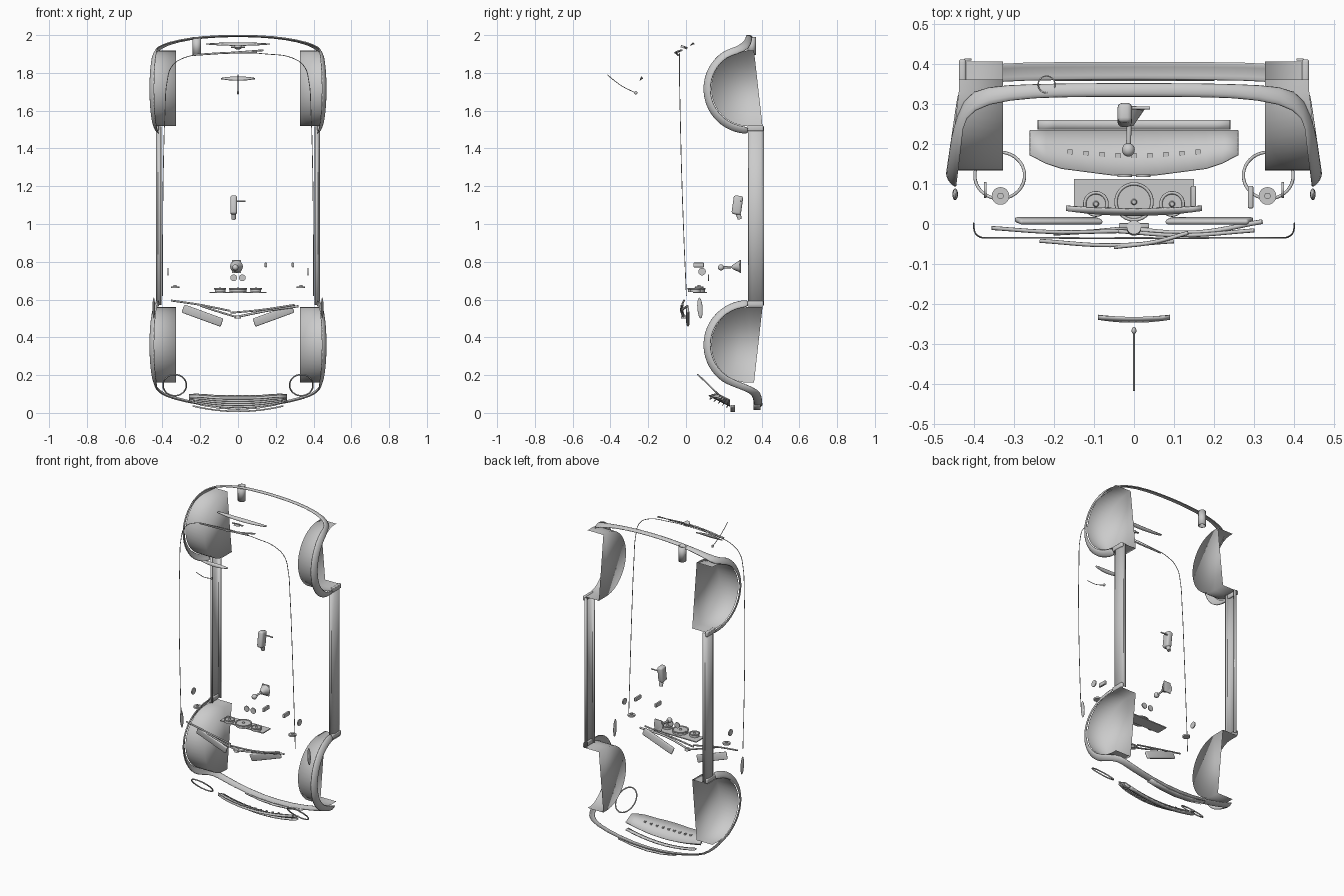
import bpy, bmesh
from math import sin, cos, pi, radians, atan2
from mathutils import Matrix, Vector

if "Cube" in bpy.data.objects:
    bpy.data.objects.remove(bpy.data.objects["Cube"])


def add(name, bm, smooth=40, mods=()):
    bmesh.ops.recalc_face_normals(bm, faces=bm.faces)
    me = bpy.data.meshes.new(name)
    bm.to_mesh(me)
    bm.free()
    ob = bpy.data.objects.new(name, me)
    bpy.context.collection.objects.link(ob)
    bpy.ops.object.select_all(action='DESELECT')
    ob.select_set(True)
    bpy.context.view_layer.objects.active = ob
    if smooth:
        bpy.ops.object.shade_smooth_by_angle(angle=radians(smooth))
    for kind, props in mods:
        m = ob.modifiers.new(kind.title(), kind)
        for k, v in props.items():
            setattr(m, k, v)
    return ob


def sheet(name, rows, thick=0.008, subdiv=0):
    """Loft a skin through equally long point rows and give it thickness."""
    bm = bmesh.new()
    vs = [[bm.verts.new(p) for p in r] for r in rows]
    for a, b in zip(vs, vs[1:]):
        for i in range(len(a) - 1):
            bm.faces.new((a[i], a[i + 1], b[i + 1], b[i]))
    mods = [('SOLIDIFY', dict(thickness=thick, offset=0))]
    if subdiv:
        mods.append(('SUBSURF', dict(levels=subdiv, render_levels=subdiv)))
    return add(name, bm, 50, mods)


def tube(name, pts, r, cyclic=False, smooth_path=True):
    cu = bpy.data.curves.new(name, 'CURVE')
    cu.dimensions = '3D'
    cu.bevel_depth, cu.bevel_resolution, cu.resolution_u = r, 2, 8
    cu.use_fill_caps = True
    sp = cu.splines.new('BEZIER' if smooth_path else 'POLY')
    seq = sp.bezier_points if smooth_path else sp.points
    seq.add(len(pts) - 1)
    for q, p in zip(seq, pts):
        if smooth_path:
            q.co = p
            q.handle_left_type = q.handle_right_type = 'AUTO'
        else:
            q.co = (*p, 1)
    sp.use_cyclic_u = cyclic
    ob = bpy.data.objects.new(name, cu)
    bpy.context.collection.objects.link(ob)
    bpy.ops.object.select_all(action='DESELECT')
    ob.select_set(True)
    bpy.context.view_layer.objects.active = ob
    bpy.ops.object.convert(target='MESH')
    return bpy.context.object


def box(name, c, size, rot=None, bevel=0.0):
    bm = bmesh.new()
    m = Matrix.Translation(c) @ (rot or Matrix()) @ Matrix.Diagonal((*size, 1))
    bmesh.ops.create_cube(bm, size=1, matrix=m)
    if bevel:
        bmesh.ops.bevel(bm, geom=bm.edges[:], offset=bevel, segments=3, profile=0.5, affect='EDGES')
    return add(name, bm)


def cone(name, a, b, r1, r2, seg=24):
    a, b = Vector(a), Vector(b)
    bm = bmesh.new()
    m = Matrix.Translation((a + b) / 2) @ (b - a).to_track_quat('Z', 'Y').to_matrix().to_4x4()
    bmesh.ops.create_cone(bm, cap_ends=True, segments=seg, radius1=r1, radius2=r2,
                          depth=(b - a).length, matrix=m)
    return add(name, bm)


def ball(name, c, size, rot=None):
    bm = bmesh.new()
    m = Matrix.Translation(c) @ (rot or Matrix()) @ Matrix.Diagonal((*size, 1))
    bmesh.ops.create_uvsphere(bm, u_segments=20, v_segments=12, radius=1, matrix=m)
    return add(name, bm, 80)


def mirror_row(half):
    return half + [(-x, y, z) for x, y, z in half[-2::-1]]


def arch_row(zc, d, R, dx, tail):
    half = []
    for i in range(13):
        t = radians(150 * i / 12)
        half.append((0.437 + 0.03 * sin(t) - dx, 0.33 - R * sin(t), zc + d * R * cos(t)))
    return mirror_row(half + tail)


# Wheel arch flares running into the front and rear bumper lips
f_out = [(.43, .28, .128), (.41, .34, .105), (.36, .355, .08), (.2, .358, .042), (0, .36, .025)]
f_in = [(.44, .31, .155), (.425, .385, .125), (.36, .402, .09), (.2, .405, .052), (0, .405, .035)]
r_out = [(.425, .265, 1.938), (.37, .30, 1.96), (.25, .315, 1.983), (.12, .316, 1.993), (0, .316, 1.996)]
r_in = [(.425, .32, 1.912), (.375, .345, 1.948), (.25, .35, 1.977), (.12, .352, 1.988), (0, .352, 1.991)]
for nm, zc, d, o, n in (('front', .36, 1, f_out, f_in), ('rear', 1.715, -1, r_out, r_in)):
    mid = [((a[0] + b[0]) / 2 + .003, (a[1] + b[1]) / 2, (a[2] + b[2]) / 2 - d * .008) for a, b in zip(o, n)]
    mid[-1] = (0, *mid[-1][1:])
    sheet(nm + '_flare_and_bumper', [arch_row(zc, d, .24, .024, o), arch_row(zc, d, .222, .004, mid),
                                     arch_row(zc, d, .2, 0, n)], .008, 1)

# Wheel housings: half drum, closed on the inner side
for s in (1, -1):
    for nm, zc, d in (('front', .36, 1), ('rear', 1.718, -1)):
        prof = [(.405, zc + d * .2)]
        prof += [(.33 - .197 * sin(pi * i / 24), zc + d * .2 * cos(pi * i / 24)) for i in range(25)]
        prof.append((.36, zc - d * .2))
        bm = bmesh.new()
        inn = [bm.verts.new((s * .327, y, z)) for y, z in prof]
        out = [bm.verts.new((s * (.437 + .024 * max(0, (.33 - y) / .2)), y, z)) for y, z in prof]
        for i in range(len(prof) - 1):
            bm.faces.new((inn[i], inn[i + 1], out[i + 1], out[i]))
        bm.faces.new(inn)
        add(nm + '_wheel_housing', bm, 180)

# Side sills
for s in (1, -1):
    prof = [(.408, .33), (.421, .332), (.431, .35), (.43, .395), (.422, .41), (.405, .41)]
    sheet('sill', [[(s * x, y, z) for x, y in prof] for z in (.57, 1.04, 1.515)], .005)
    for z in (.578, 1.507):
        box('sill_end', (s * .428, .368, z), (.018, .085, .03), bevel=.006)

# Front bumper pad, lower strip and grille
box_pts = [(-.2, .055), (-.1, .038), (0, .032), (.1, .038), (.2, .055)]
sheet('bumper_pad', [[(x, y, z - .012) for x, z in box_pts] for y in (.357, .375, .395)], .008)
xs = [-.24 + .04 * i for i in range(13)]
sheet('bumper_strip', [[(x, y, .008 + .5 * x * x) for x in xs] for y in (.236, .248, .26)], .008)
gx = [-.26 + .04 * i for i in range(14)]


def grille_point(x, v):
    top, low = .233, min(.12 + max(0, abs(x) - .04) * .13, .15) + max(0, abs(x) - .2) * .4
    y = top + (low - top) * v
    return (x, y, .035 + (.233 - y) * .5 + .5 * x * x)


sheet('grille', [[grille_point(x, v) for x in gx] for v in (0, .5, 1)], .004)
for v in (.1, .3, .5, .7, .9):
    pts = [grille_point(x, v) for x in gx]
    sheet('grille_slat', [[(x, y - .006, z - .014) for x, y, z in pts],
                          [(x, y + .002, z) for x, y, z in pts]], .003)
for i in range(9):
    x, y, z = grille_point(-.16 + .04 * i, .55)
    box('grille_clip', (x, y, z + .004), (.012, .012, .01))

# Headlight rings, side markers, side vents, corner vents
for s in (1, -1):
    ring = [(s * .335 + .062 * cos(a), .121 + .058 * sin(a), .147 - .056 * sin(a))
            for a in [2 * pi * i / 24 for i in range(24)]]
    tube('headlight_ring', ring, .004, True)
    ball('side_marker', (s * .446, .074, .555), (.007, .014, .055), Matrix.Rotation(radians(4), 4, 'X'))
    cone('side_vent', (s * .368, .085, .748), (s * .374, .085, .748), .02, .02)
    cone('corner_vent', (s * .333, .07, .66), (s * .333, .07, .67), .022, .022)
    cone('corner_vent_hub', (s * .333, .07, .668), (s * .333, .07, .676), .008, .008)
    # Bonnet intakes
    rot = Matrix.Rotation(radians(-20 * s), 4, 'Y') @ Matrix.Rotation(radians(8), 4, 'X')
    box('bonnet_intake', (s * .188, .008, .515), (.22, .014, .046), rot, .0065)
    # Console buttons
    cone('console_button', (s * .023, .117, .715), (s * .023, .123, .715), .018, .018)

# Front wipers
tube('wiper_blade_left', [(-.355, -.01, .595), (-.2, -.02, .572), (-.04, -.018, .54)], .005)
tube('wiper_arm_left', [(-.2, -.024, .568), (-.1, -.018, .535), (0, -.008, .505)], .005)
tube('wiper_blade_right', [(-.04, -.018, .53), (.12, -.028, .545), (.3, -.016, .572)], .005)
tube('wiper_arm_right', [(-.02, -.012, .505), (.15, -.022, .54), (.32, .006, .565)], .006)
cone('wiper_pivot', (0, -.012, .5), (0, -.012, .515), .015, .012)

# Roof drip trim
half = [(.4, .002, .62), (.399, -.012, .95), (.395, -.024, 1.3), (.386, -.031, 1.6), (.376, -.034, 1.75),
        (.35, -.034, 1.835), (.29, -.034, 1.878), (.15, -.035, 1.9), (0, -.035, 1.906)]
tube('roof_trim', mirror_row(half), .002)

# Instrument panel with dials
box('instrument_panel', (0, .074, .638), (.3, .076, .006))
for nm, x, y, r in (('speed_dial', 0, .055, .045), ('left_dial', -.095, .05, .028), ('right_dial', .095, .05, .028)):
    cone(nm, (x, y, .64), (x, y, .656), r, r, 32)
    tube(nm + '_rim', [(x + r * cos(a), y + r * sin(a), .657) for a in [pi * i / 10 for i in range(20)]], .004, True)
    cone(nm + '_hub', (x, y, .655), (x, y, .664), .008, .005, 16)

# Dashboard side plates
for x in (.148, .291):
    box('dash_plate', (x, .067, .783), (.013, .056, .024), bevel=.003)

# Gear lever
cone('gear_boot', (-.008, .288, .775), (-.012, .245, .772), .034, .01)
cone('gear_stick', (-.012, .245, .772), (-.014, .19, .77), .006, .006, 12)
ball('gear_knob', (-.014, .185, .77), (.016, .017, .016))
box('gear_plate', (-.008, .287, .775), (.05, .006, .07), bevel=.002)

# Handbrake
box('handbrake_cover', (-.023, .272, 1.1), (.036, .05, .1), Matrix.Rotation(radians(-8), 4, 'X'), .012)
cone('handbrake_grip', (-.023, .272, 1.07), (-.023, .285, 1.025), .014, .011)
cone('handbrake_button', (-.01, .29, 1.12), (.04, .289, 1.12), .004, .004, 12)

# Exhaust tip
bm = bmesh.new()
bmesh.ops.create_cone(bm, cap_ends=False, segments=32, radius1=.021, radius2=.021, depth=.095,
                      matrix=Matrix.Translation((-.218, .348, 1.943)))
add('exhaust_tip', bm, 40, [('SOLIDIFY', dict(thickness=.003, offset=0))])

# Tailgate handle, latch and rear wiper
lx = [-.17 + .34 * i / 14 for i in range(15)]
sheet('tailgate_handle', [[(x, .03 - .008 * (1 - (x / .17) ** 2) + v * .016 + .1 * x * x * (1 - v),
                            1.96 - .25 * x * x - (1 - v) * .015 * (1 - (x / .17) ** 2)) for x in lx]
                          for v in (0, .5, 1)], .005)
cone('tailgate_latch', (0, -.012, 1.93), (0, -.008, 1.942), .018, .018)
for s in (1, -1):
    box('latch_wing', (s * .025, -.004, 1.936), (.025, .012, .006), bevel=.002)
tube('rear_wiper_blade', [(-.235, -.042, 1.895), (-.06, -.053, 1.906), (.1, -.043, 1.91)], .005)
tube('rear_wiper_arm', [(-.05, -.058, 1.906), (.05, -.045, 1.913), (.135, -.022, 1.92)], .005)

# High brake light and roof antenna
bx = [-.09 + .18 * i / 10 for i in range(11)]
sheet('high_brake_light', [[(x, -.244 + .8 * x * x + v * .01, 1.77 + (v - .5) * .018 * (1.15 - (x / .09) ** 2))
                            for x in bx] for v in (0, 1)], .005)
tube('antenna', [(0, -.268, 1.695), (0, -.33, 1.725), (0, -.38, 1.76), (0, -.416, 1.79)], .002)
ball('antenna_base', (0, -.266, 1.695), (.006, .009, .009))
